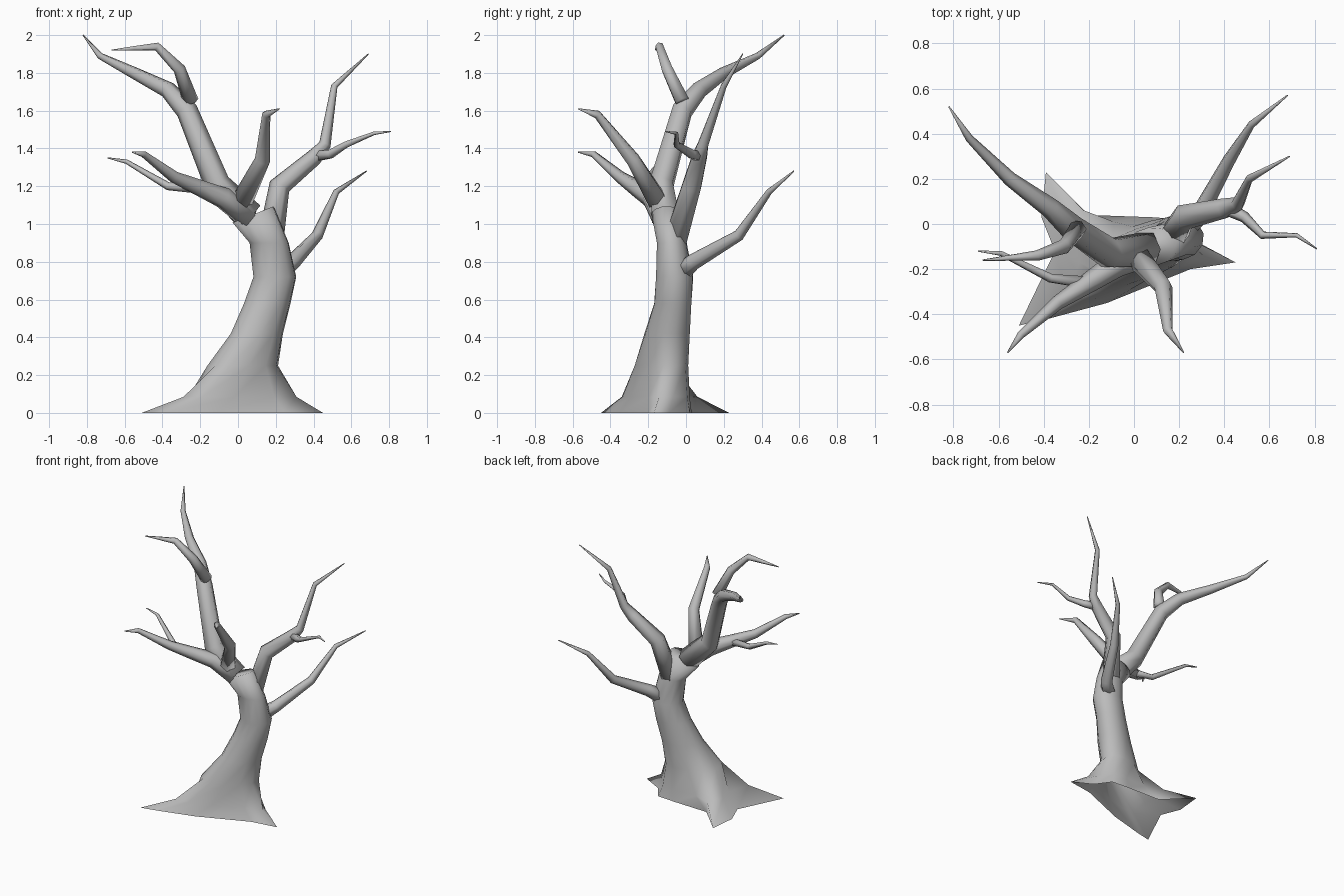
import bpy, bmesh, math
from mathutils import Vector, Quaternion

cube = bpy.data.objects.get("Cube")
if cube:
    bpy.data.objects.remove(cube, do_unlink=True)

bark = bpy.data.materials.new("grey_bark")
bark.use_nodes = True
grey = (0.5, 0.5, 0.5, 1)
bark.diffuse_color = grey
bark.node_tree.nodes["Principled BSDF"].inputs["Base Color"].default_value = grey


def loft(name, rings, cap_start=True):
    """Skin a list of equal-length point rings into a smooth tube."""
    bm = bmesh.new()
    loops = [[bm.verts.new(point) for point in ring] for ring in rings]
    for low, high in zip(loops, loops[1:]):
        count = len(low)
        for i in range(count):
            j = (i + 1) % count
            bm.faces.new((low[i], low[j], high[j], high[i]))
    bm.faces.new(loops[-1])
    if cap_start:
        bm.faces.new(reversed(loops[0]))
    for face in bm.faces:
        face.smooth = True
    mesh = bpy.data.meshes.new(name)
    bm.to_mesh(mesh)
    bm.free()
    mesh.materials.append(bark)
    obj = bpy.data.objects.new(name, mesh)
    bpy.context.collection.objects.link(obj)


def limb(name, radius, *path, sides=6):
    """Six-sided limb along a path, tapering from radius to a fine point."""
    points = [Vector(p) for p in path]
    end = len(points) - 1
    turn, last, rings = Quaternion(), Vector((0, 0, 1)), []
    for i, point in enumerate(points):
        before = (point - points[i - 1]).normalized() if i > 0 else Vector()
        after = (points[i + 1] - point).normalized() if i < end else Vector()
        along = (before + after).normalized()
        turn = last.rotation_difference(along) @ turn
        last = along
        size = max(radius * (1 - i / end) ** 0.85, 0.003)
        angles = [math.tau * k / sides for k in range(sides)]
        rings.append([point + turn @ Vector((math.cos(a), math.sin(a), 0)) * size
                      for a in angles])
    loft(name, rings)


def stem_ring(height, x, y, width, depth, skew=0, tilt=0):
    """Oval trunk section, sheared sideways by skew and upwards by tilt."""
    ring = []
    for k in range(12):
        angle = math.radians(30 * k - 20)
        across = width * math.cos(angle)
        ring.append(Vector((x + across,
                            y + depth * math.sin(angle) + skew * across,
                            height + tilt * across)))
    return ring


# Trunk: a leaning stem whose lowest section flares into three root tips
stem = [stem_ring(.25, .025, -.13, .19, .13, skew=.3),
        stem_ring(.42, .1, -.1, .14, .12, skew=.15),
        stem_ring(.58, .155, -.07, .125, .1, skew=.1),
        stem_ring(.72, .195, -.06, .115, .1),
        stem_ring(.9, .165, -.075, .105, .08),
        stem_ring(1.05, .08, -.1, .11, .085, tilt=.4)]
outline = [(.45, -.17), (.3, -.09), (.22, .02), (.08, .03), (-.2, .04), (-.39, .23),
           (-.41, .03), (-.35, -.12), (-.51, -.45), (-.38, -.42), (-.12, -.35), (.25, -.2)]
foot = [Vector((x, y, 0)) for x, y in outline]
collar = [root.lerp(upper, .57) for root, upper in zip(foot, stem[0])]
for point in collar:
    point.z = .085
loft("trunk", [foot, collar] + stem, cap_start=False)

# Right side limbs
limb("right_main_limb", .082, (.06, -.11, 1.04), (-.11, -.13, 1.21), (-.27, -.02, 1.6),
     (-.37, .07, 1.71), (-.55, .2, 1.8), (-.73, .38, 1.89), (-.82, .52, 2))
limb("right_upper_shoot", .042, (-.25, -.02, 1.65), (-.31, -.1, 1.82),
     (-.43, -.14, 1.94), (-.55, -.15, 1.93), (-.67, -.16, 1.92))
limb("right_low_limb", .07, (.06, -.12, 1.04), (-.08, -.18, 1.14), (-.2, -.26, 1.19),
     (-.34, -.35, 1.25), (-.5, -.49, 1.37), (-.56, -.57, 1.38))
limb("right_low_shoot", .03, (-.2, -.26, 1.19), (-.37, -.24, 1.2),
     (-.59, -.13, 1.33), (-.69, -.12, 1.35))

# Front limb
limb("front_limb", .058, (.02, -.15, 1.12), (.13, -.28, 1.34),
     (.15, -.47, 1.58), (.22, -.57, 1.61))

# Left side limbs
limb("left_main_limb", .07, (.17, -.06, .9), (.22, .03, 1.2), (.4, .07, 1.35),
     (.46, .09, 1.42), (.51, .2, 1.73), (.69, .3, 1.9))
limb("left_side_shoot", .032, (.41, .07, 1.36), (.49, .03, 1.37), (.57, -.05, 1.42),
     (.72, -.05, 1.48), (.81, -.11, 1.49))

# Back limb
limb("back_limb", .055, (.21, -.03, .74), (.29, .04, .8), (.42, .28, .94),
     (.52, .44, 1.17), (.68, .57, 1.28))
